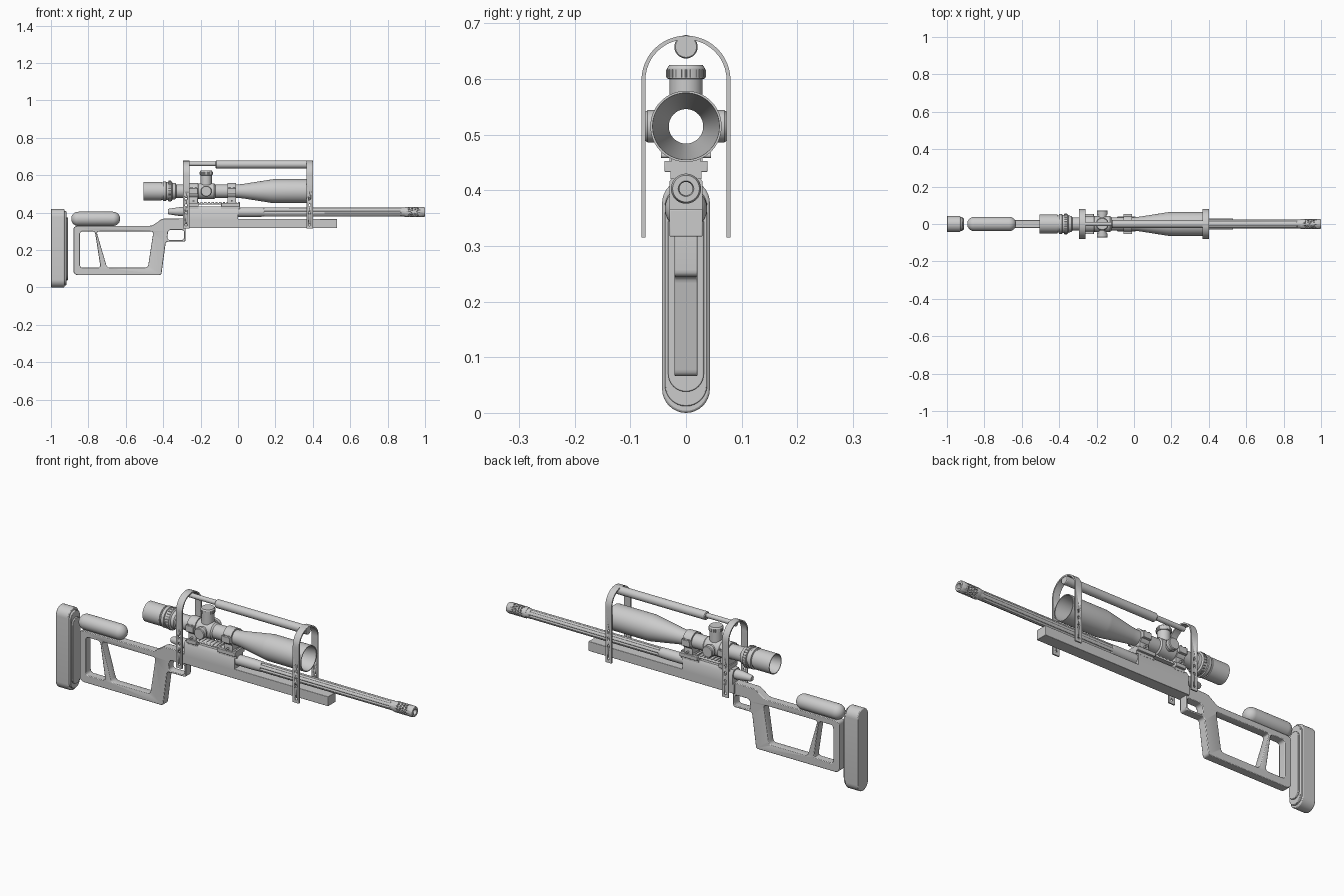
import bpy, bmesh
from math import pi, sin, cos
from mathutils import Vector, Matrix

if "Cube" in bpy.data.objects:
    bpy.data.objects.remove(bpy.data.objects["Cube"])


def finish(name, bm, angle=32, bevel=0):
    bmesh.ops.recalc_face_normals(bm, faces=bm.faces)
    me = bpy.data.meshes.new(name)
    bm.to_mesh(me)
    bm.free()
    ob = bpy.data.objects.new(name, me)
    bpy.context.collection.objects.link(ob)
    if bevel:
        m = ob.modifiers.new("bevel", 'BEVEL')
        m.width, m.segments, m.limit_method, m.angle_limit = bevel, 2, 'ANGLE', 0.9
    bpy.ops.object.select_all(action='DESELECT')
    ob.select_set(True)
    bpy.context.view_layer.objects.active = ob
    bpy.ops.object.shade_smooth_by_angle(angle=angle * pi / 180)
    return ob


def rounded(pts, r, n=5):
    out = []
    for i, p in enumerate(pts):
        p, a, b = Vector(p), Vector(pts[i - 1]), Vector(pts[(i + 1) % len(pts)])
        s = p + (a - p).normalized() * min(r, (a - p).length * .45)
        e = p + (b - p).normalized() * min(r, (b - p).length * .45)
        for k in range(n):
            t = k / (n - 1)
            out.append(s * (1 - t) ** 2 + p * 2 * t * (1 - t) + e * t * t)
    return out


def prism(name, pts, lo, hi, axis='y', bevel=0):
    """Outline in (x,z) extruded along y, or in (y,z) extruded along x."""
    bm = bmesh.new()
    at = (lambda p, d: (p[0], d, p[1])) if axis == 'y' else (lambda p, d: (d, p[0], p[1]))
    a = [bm.verts.new(at(p, lo)) for p in pts]
    b = [bm.verts.new(at(p, hi)) for p in pts]
    bm.faces.new(a)
    bm.faces.new(b)
    for i in range(len(pts)):
        bm.faces.new((a[i - 1], a[i], b[i], b[i - 1]))
    return finish(name, bm, bevel=bevel)


def box(name, x0, x1, y0, y1, z0, z1, bevel=0):
    return prism(name, [(x0, z0), (x1, z0), (x1, z1), (x0, z1)], y0, y1, bevel=bevel)


def lathe(name, prof, origin, direction='x', n=48, closed=False):
    """Spin (distance along axis, radius) points round an axis through origin."""
    rot = {'x': Matrix(((0, 0, 1), (1, 0, 0), (0, 1, 0))), 'z': Matrix.Identity(3),
           'y': Matrix(((0, 1, 0), (0, 0, 1), (1, 0, 0)))}[direction]
    bm = bmesh.new()
    rings = [[bm.verts.new(Vector(origin) + rot @ Vector((r * cos(2 * pi * k / n), r * sin(2 * pi * k / n), d)))
              for k in range(n)] for d, r in prof]
    for i in range(0 if closed else 1, len(rings)):
        a, b = rings[i - 1], rings[i]
        for k in range(n):
            bm.faces.new((a[k - 1], a[k], b[k], b[k - 1]))
    if not closed:
        bm.faces.new(rings[0])
        bm.faces.new(rings[-1])
    return finish(name, bm)


def rods(name, segs, r, n=12):
    """Many straight cylinders, one mesh."""
    bm = bmesh.new()
    for a, b in segs:
        a, b = Vector(a), Vector(b)
        m = Matrix.Translation((a + b) / 2) @ (b - a).to_track_quat('Z', 'Y').to_matrix().to_4x4()
        bmesh.ops.create_cone(bm, cap_ends=True, segments=n, radius1=r, radius2=r, depth=(b - a).length, matrix=m)
    return finish(name, bm)


def cut(ob, *cutters):
    for c in cutters:
        m = ob.modifiers.new("cut", 'BOOLEAN')
        m.operation, m.solver, m.object = 'DIFFERENCE', 'EXACT', c
        bpy.context.view_layer.objects.active = ob
        bpy.ops.object.modifier_move_to_index(modifier=m.name, index=0)
        bpy.ops.object.modifier_apply(modifier=m.name)
        bpy.data.objects.remove(c)


def stadium(hw, z0, z1, n=16):
    arc = [i * pi / n for i in range(n + 1)]
    return [(hw * cos(a), z1 - hw + hw * sin(a)) for a in arc] + \
           [(-hw * cos(a), z0 + hw - hw * sin(a)) for a in arc]


# Skeleton stock with grip and trigger guard
outer = [(-.88, .32), (-.865, .33), (-.46, .33), (-.405, .368), (-.28, .37), (-.28, .245), (-.386, .245),
         (-.41, .066), (-.865, .066), (-.88, .08)]
stock = prism("skeleton_stock", rounded(outer, .012), -.021, .021, bevel=.003)
holes = [[(-.845, .3), (-.765, .3), (-.735, .106), (-.845, .106)],
         [(-.757, .3), (-.452, .3), (-.482, .106), (-.70, .106)],
         [(-.374, .308), (-.288, .308), (-.288, .254), (-.378, .254)]]
cut(stock, *[prism("stock_cutter", rounded(h, .016), -.1, .1) for h in holes])

# Butt pad in three layers
prism("butt_pad", stadium(.043, 0, .42), -1, -.928, 'x', bevel=.004)
prism("butt_plate", stadium(.038, .012, .408), -.929, -.918, 'x', bevel=.002)
prism("butt_plate_inner", stadium(.032, .038, .375), -.919, -.91, 'x', bevel=.002)

# Cheek rest
R = .038
arc = [i * pi / 20 for i in range(1, 10)]
lathe("cheek_rest", [(-.892 + R - R * cos(a), R * sin(a)) for a in arc] + [(-.892 + R, R), (-.63 - R, R)] +
      [(-.63 - R + R * cos(a), R * sin(a)) for a in reversed(arc)], (0, 0, .367))

# Fore-end and receiver
box("fore_end", -.292, .53, -.03, .03, .317, .366, bevel=.002)
prism("receiver", [(-.03, .36), (.03, .36), (.03, .415), (.02, .433), (-.02, .433), (-.03, .415)], -.285, .0, 'x')
lathe("bolt_shroud", [(-.375, .011), (-.37, .015), (-.31, .024), (-.28, .024)], (0, 0, .406))

# Barrel with flutes
Z = .403
barrel = lathe("barrel", [(-.02, .026), (.1, .026), (.13, .0245), (.9, .0235)], (0, 0, Z))
cut(barrel, rods("flute_cutter", [((.14, .0265 * cos(a), Z + .0265 * sin(a)), (.87, .0265 * cos(a), Z + .0265 * sin(a)))
                                 for a in [k * pi / 3 for k in range(6)]], .0065))

# Muzzle brake with bore and ports
muzzle = lathe("muzzle_brake", [(.89, .013), (.89, .025), (.895, .027), (.993, .027), (1, .024), (1, .014),
                                (.993, .012)], (0, 0, Z), closed=True)
ports = []
for i in range(4):
    for k in range(12):
        a = (k + .5 * (i % 2)) * pi / 6
        d = Vector((0, cos(a), sin(a)))
        c = Vector((.917 + .015 * i, 0, Z))
        ports.append((c + d * .02, c + d * .035))
cut(muzzle, rods("port_cutter", ports, .0045, 8))

# Slotted scope rail on two bases
rail = box("scope_rail", -.26, .01, -.026, .026, .445, .458)
bm = bmesh.new()
for i in range(13):
    bmesh.ops.create_cube(bm, size=1, matrix=Matrix.Translation((-.245 + .02 * i, 0, .458)) @
                          Matrix.Diagonal((.008, .1, .01, 1)))
cut(rail, finish("slot_cutter", bm))
for name, x0, x1 in (("rear_rail_base", -.265, -.21), ("front_rail_base", -.09, .01)):
    box(name, x0, x1, -.028, .028, .42, .447)
    box(name + "_clamp", x0, x1, -.039, .039, .433, .453, bevel=.002)

# Scope: hollow body, rubber eyepiece, zoom ring, objective bell
S = (0, 0, .515)
lathe("scope_body", [(-.505, .05), (-.41, .05), (-.408, .046), (-.402, .046), (-.40, .053), (-.385, .053),
                     (-.383, .048), (-.375, .048), (-.373, .053), (-.355, .053), (-.35, .045), (-.335, .043),
                     (-.33, .036), (0, .036), (.03, .039), (.175, .062), (.19, .064), (.40, .064), (.40, .06),
                     (.38, .059), (.17, .031), (-.40, .031), (-.49, .046), (-.505, .046)], S, n=64, closed=True)
ridges = [(k * pi / 12) for k in range(24)]
rods("zoom_ring_grips", [((-.371, .053 * cos(a), S[2] + .053 * sin(a)), (-.357, .053 * cos(a), S[2] + .053 * sin(a)))
                         for a in ridges], .003, 6)

# Scope rings with clamp lugs and screws
for name, x0, x1 in (("rear_scope_ring", -.26, -.215), ("front_scope_ring", -.057, -.01)):
    lathe(name, [(x0, .044), (x1, .044), (x1, .035), (x0, .035)], S, closed=True)
    foot = box(name + "_foot", x0, x1, -.03, .03, .452, .498, bevel=.002)
    cut(foot, lathe("foot_cutter", [(x0 - .1, .036), (x1 + .1, .036)], S))
    screws = []
    for s in (-1, 1):
        box(name + "_lug", x0, x1, min(s * .038, s * .054), max(s * .038, s * .054), .499, .531, bevel=.002)
        screws += [((x, s * .048, .528), (x, s * .048, .535)) for x in (x0 + .011, x1 - .011)]
        screws.append((((x0 + x1) / 2, s * .03, .463), ((x0 + x1) / 2, s * .045, .463)))
    rods(name + "_screws", screws, .005)

# Turret saddle and three turrets
T = -.17
lathe("turret_saddle", [(T - .05, .035), (T - .042, .042), (T + .042, .042), (T + .05, .035), (T + .05, .032),
                        (T - .05, .032)], S, closed=True)
lathe("elevation_turret", [(.548, .03), (.6, .03), (.601, .034), (.619, .034), (.625, .03)], (T, 0, 0), 'z')
rods("elevation_grips", [((T + .034 * cos(a), .034 * sin(a), .603), (T + .034 * cos(a), .034 * sin(a), .617))
                         for a in ridges], .0015, 6)
for s, name in ((-1, "windage_turret"), (1, "focus_turret")):
    lathe(name, [(s * .034, .024), (s * .05, .024), (s * .051, .029), (s * .069, .029), (s * .073, .026)],
          (T, 0, S[2]), 'y')

# Carry handle hoops with bolt holes
arc = [i * pi / 24 for i in range(25)]
hoop = [(.08, .315)] + [(.08 * cos(a), .598 + .08 * sin(a)) for a in arc] + [(-.08, .315), (-.073, .315)] + \
       [(-.073 * cos(a), .598 + .073 * sin(a)) for a in arc] + [(.073, .315)]
for name, x0 in (("rear_hoop", -.295), ("front_hoop", .365)):
    ob = prism(name, hoop, x0, x0 + .035, 'x')
    cut(ob, rods("hole_cutter", [((x0 + .0175, -.1, z), (x0 + .0175, .1, z)) for z in (.335, .4, .44, .475)], .006))

# Carry handle bar
lathe("handle_grip", [(-.12, .017), (-.116, .021), (.395, .021), (.398, .019)], (0, 0, .658), n=32)
lathe("handle_rod", [(-.285, .012), (-.11, .012)], (0, 0, .661), n=24)
